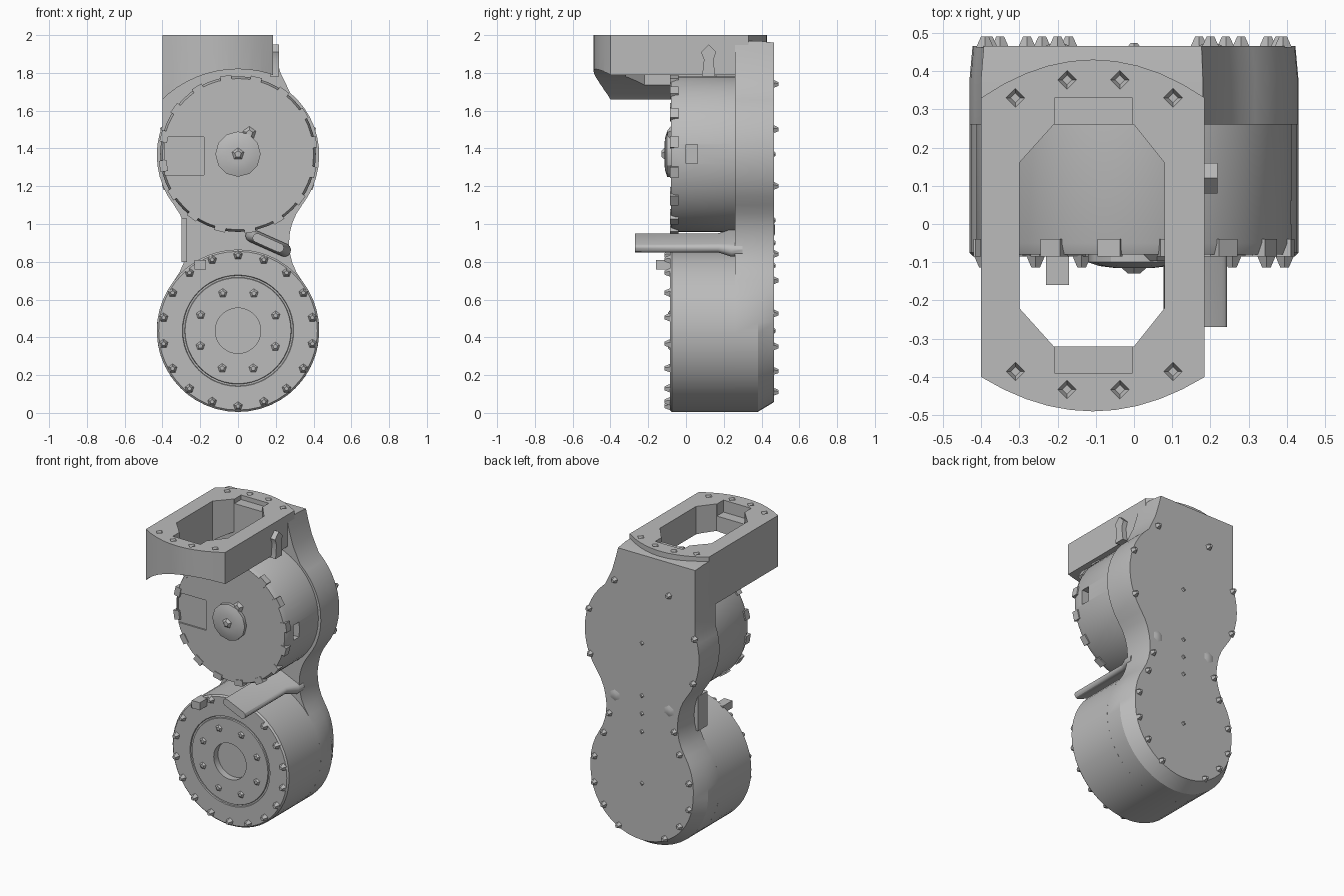
import bpy, bmesh
from math import sin, cos, pi, radians
from mathutils import Vector, Matrix

if "Cube" in bpy.data.objects:
    bpy.data.objects.remove(bpy.data.objects["Cube"])

grey = bpy.data.materials.new("machined_grey")
grey.use_nodes = True
colour = (0.5, 0.5, 0.5, 1)
grey.diffuse_color = colour
grey.node_tree.nodes["Principled BSDF"].inputs["Base Color"].default_value = colour

LOW, HIGH = 0.435, 1.37   # heights of the two drum centres
BACK = 0.465              # rear face of the housing


def finish(name, bm):
    bmesh.ops.recalc_face_normals(bm, faces=bm.faces)
    mesh = bpy.data.meshes.new(name)
    bm.to_mesh(mesh)
    bm.free()
    mesh.materials.append(grey)
    obj = bpy.data.objects.new(name, mesh)
    bpy.context.collection.objects.link(obj)
    return obj


def loft(name, rings):
    """Skin a row of equal-length closed rings and cap both ends."""
    bm = bmesh.new()
    loops = [[bm.verts.new(p) for p in ring] for ring in rings]
    n = len(loops[0])
    for a, b in zip(loops, loops[1:]):
        for i in range(n):
            j = (i + 1) % n
            bm.faces.new((a[i], a[j], b[j], b[i]))
    bm.faces.new(loops[0])
    bm.faces.new(loops[-1])
    return finish(name, bm)


def prism_z(name, pts, z0, z1):
    return loft(name, [[(x, y, z) for x, y in pts] for z in (z0, z1)])


def lathe(name, height, profile, sides=48):
    turn = [2 * pi * i / sides for i in range(sides)]
    return loft(name, [[(r * cos(a), y, height + r * sin(a)) for a in turn]
                       for r, y in profile])


def box(name, lo, hi):
    lo, hi = Vector(lo), Vector(hi)
    bm = bmesh.new()
    size = Matrix.Diagonal((*(hi - lo), 1))
    bmesh.ops.create_cube(bm, size=1, matrix=Matrix.Translation((lo + hi) / 2) @ size)
    return finish(name, bm)


def studs(name, spots, normal, radius=0.026, height=0.032, sides=5):
    """Small tapered bolt heads standing along the given normal."""
    bm = bmesh.new()
    normal = Vector(normal)
    turn = normal.to_track_quat("Z", "Y").to_matrix().to_4x4()
    for p in spots:
        place = Matrix.Translation(Vector(p) + normal * (height / 2 - 0.003)) @ turn
        bmesh.ops.create_cone(bm, cap_ends=True, segments=sides, radius1=radius,
                              radius2=radius * 0.45, depth=height, matrix=place)
    return finish(name, bm)


def circle_spots(height, radius, count, y, start=-90):
    return [(radius * cos(a), y, height + radius * sin(a))
            for a in (radians(start + 360 * i / count) for i in range(count))]


def cut(obj, *cutters):
    for cutter in cutters:
        cutter.hide_render = True
        mod = obj.modifiers.new("cut", "BOOLEAN")
        mod.operation, mod.solver, mod.object = "DIFFERENCE", "EXACT", cutter
        bpy.context.view_layer.objects.active = obj
        bpy.ops.object.modifier_apply(modifier=mod.name)
        bpy.data.objects.remove(cutter)


def arc(cx, cz, r, a0, a1, n):
    return [(cx + r * cos(radians(a0 + (a1 - a0) * i / n)),
             cz + r * sin(radians(a0 + (a1 - a0) * i / n))) for i in range(n + 1)]


# Rear housing: figure-eight outline with a squared shoulder on top
MID = 0.9
right_low = arc(0, LOW, 0.43, -90, 38, 16)
waist = arc(0.595, MID, 0.325, 218, 142, 8)[1:]
right_up = arc(0, 2 * MID - LOW, 0.43, -38, 50, 12)[1:]
shoulder = [(0.225, 1.8), (0.195, 1.9), (0.18, 1.97), (-0.4, 1.97), (-0.4, 1.75)]
left_up = arc(0, 2 * MID - LOW, 0.43, 158, 218, 8)
left_waist = [(-x, z) for x, z in reversed(waist)][1:]
left_low = [(-x, z) for x, z in reversed(right_low)][:-1]
outline = right_low + waist + right_up + shoulder + left_up + left_waist + left_low


def tapered(x, z, amount):
    if z < LOW:
        return x * (1 - amount), LOW + (z - LOW) * (1 - amount)
    fade = max(0.15, 1 - (z - LOW) / 0.6)
    return x * (1 - amount * fade), z - 0.01 * (z > 1.9)


rear = [tapered(x, z, 0.12) for x, z in outline]
loft("rear_housing", [[(x, 0.26, z) for x, z in outline],
                      [(x, 0.38, z) for x, z in outline],
                      [(x, BACK, z) for x, z in rear]])

# Lower drum with a recessed hub and a ring groove
lathe("lower_drum", LOW, [(0.12, -0.04), (0.12, -0.085), (0.28, -0.085), (0.283, -0.078),
                          (0.292, -0.078), (0.295, -0.085), (0.42, -0.085),
                          (0.43, -0.075), (0.43, 0.26)])
studs("lower_rim_bolts", circle_spots(LOW, 0.4, 18, -0.085), (0, -1, 0))
studs("lower_hub_bolts", circle_spots(LOW, 0.215, 8, -0.085, -68), (0, -1, 0), 0.028, 0.012)

# Upper drum with a shallow panel and a side window
upper = lathe("upper_drum", HIGH, [(0.4, -0.08), (0.412, -0.05), (0.412, 0.27)])
cut(upper, box("panel_cutter", (-0.39, -0.2, 1.26), (-0.18, -0.07, 1.46)),
    box("window_cutter", (0.36, 0, 1.32), (0.6, 0.06, 1.42)))
lathe("upper_hub", HIGH, [(0.05, -0.115), (0.09, -0.11), (0.12, -0.1), (0.12, -0.07)], 12)
studs("hub_screws", [(0, -0.112, HIGH), (0.06, -0.08, 1.48)], (0, -1, 0), 0.04, 0.02)

# Clamp teeth around the rim of the upper drum
bm = bmesh.new()
for i in range(16):
    a = 2 * pi * (i + 0.4) / 16
    place = (Matrix.Translation((0.4 * cos(a), -0.062, HIGH + 0.4 * sin(a)))
             @ Matrix.Rotation(-a, 4, "Y") @ Matrix.Diagonal((0.04, 0.045, 0.06, 1)))
    bmesh.ops.create_cube(bm, size=1, matrix=place)
finish("rim_teeth", bm)

# Top bracket: bowed ends, stepped eight-sided opening, arched underside
xs = [-0.4 + 0.585 * i / 10 for i in range(11)]
bow = [((x + 0.1075) / 0.2925) ** 2 for x in xs]
plan = [(x, -0.49 + 0.09 * b) for x, b in zip(xs, bow)]
plan += [(x, 0.43 - 0.1 * b) for x, b in reversed(list(zip(xs, bow)))]
bracket = prism_z("top_bracket", plan, 1.6, 2.0)
opening = [(-0.21, -0.32), (0, -0.32), (0.08, -0.22), (0.08, 0.16),
           (0, 0.26), (-0.21, 0.26), (-0.3, 0.16), (-0.3, -0.22)]
cut(bracket, prism_z("opening_cutter", opening, 1.4, 2.2),
    box("ledge_cutter", (-0.208, -0.39, 1.92), (-0.004, 0.33, 2.2)),
    lathe("arch_cutter", 1.24, [(0.58, -0.7), (0.58, 0.7)], 64))
holes = [(x, s * y - 0.028, 2.004) for s in (-1, 1)
         for x, y in ((-0.31, 0.358), (-0.175, 0.405), (-0.037, 0.405), (0.102, 0.358))]
cut(bracket, studs("screw_hole_cutter", holes, (0, 0, -1), 0.028, 0.03, 4))

# Lug on the side of the bracket
loft("bracket_lug", [[(x, 0.085, 1.78), (x, 0.155, 1.78), (x, 0.145, 1.87), (x, 0.16, 1.91),
                      (x, 0.12, 1.95), (x, 0.08, 1.91), (x, 0.095, 1.87)]
                     for x in (0.17, 0.218)])


# Slanted guide arm, rounded in section and flared at its root
def arm_section(y, grow):
    flat = arc(0.065, 0, 0.024, -90, 90, 6) + arc(-0.065, 0, 0.024, 90, 270, 6)
    tilt = radians(-24)
    return [(0.16 + grow * (u * cos(tilt) - v * sin(tilt)), y,
             0.9 + grow * (u * sin(tilt) + v * cos(tilt))) for u, v in flat]


loft("guide_arm", [arm_section(-0.27, 1), arm_section(0.17, 1),
                   arm_section(0.24, 1.45), arm_section(0.3, 1.45)])

# Rib and small clip on the other side of the waist
box("waist_rib", (-0.3, 0.2, 0.8), (-0.27, 0.3, 1.03))
box("cable_clip", (-0.23, -0.16, 0.76), (-0.17, -0.06, 0.81))

# Bolts round the rear plate
edge = [(0.35, LOW + 0.09), (0.35, 0.35), (0.28, 0.22), (0.17, 0.11), (0.28, 0.7),
        (0.24, 0.84), (0.38, 1.2), (0.39, 1.5), (0.2, 1.74)]
studs("rear_bolts", [(s * x, BACK, z) for x, z in edge for s in (-1, 1)], (0, 1, 0),
      0.024, 0.028)
studs("rear_centre_bolts", [(0, BACK, z) for z in (LOW, 0.78, MID, 1.02, HIGH)],
      (0, 1, 0), 0.018, 0.012, 4)
studs("rear_caps", [(s * 0.2, BACK, 0.97) for s in (-1, 1)], (0, 1, 0), 0.045, 0.01, 6)

# Smooth the curved walls and keep hard corners crisp
bpy.ops.object.select_all(action="DESELECT")
for obj in bpy.context.collection.objects:
    if obj.type == "MESH":
        obj.select_set(True)
        bpy.context.view_layer.objects.active = obj
bpy.ops.object.shade_smooth_by_angle(angle=radians(30))
